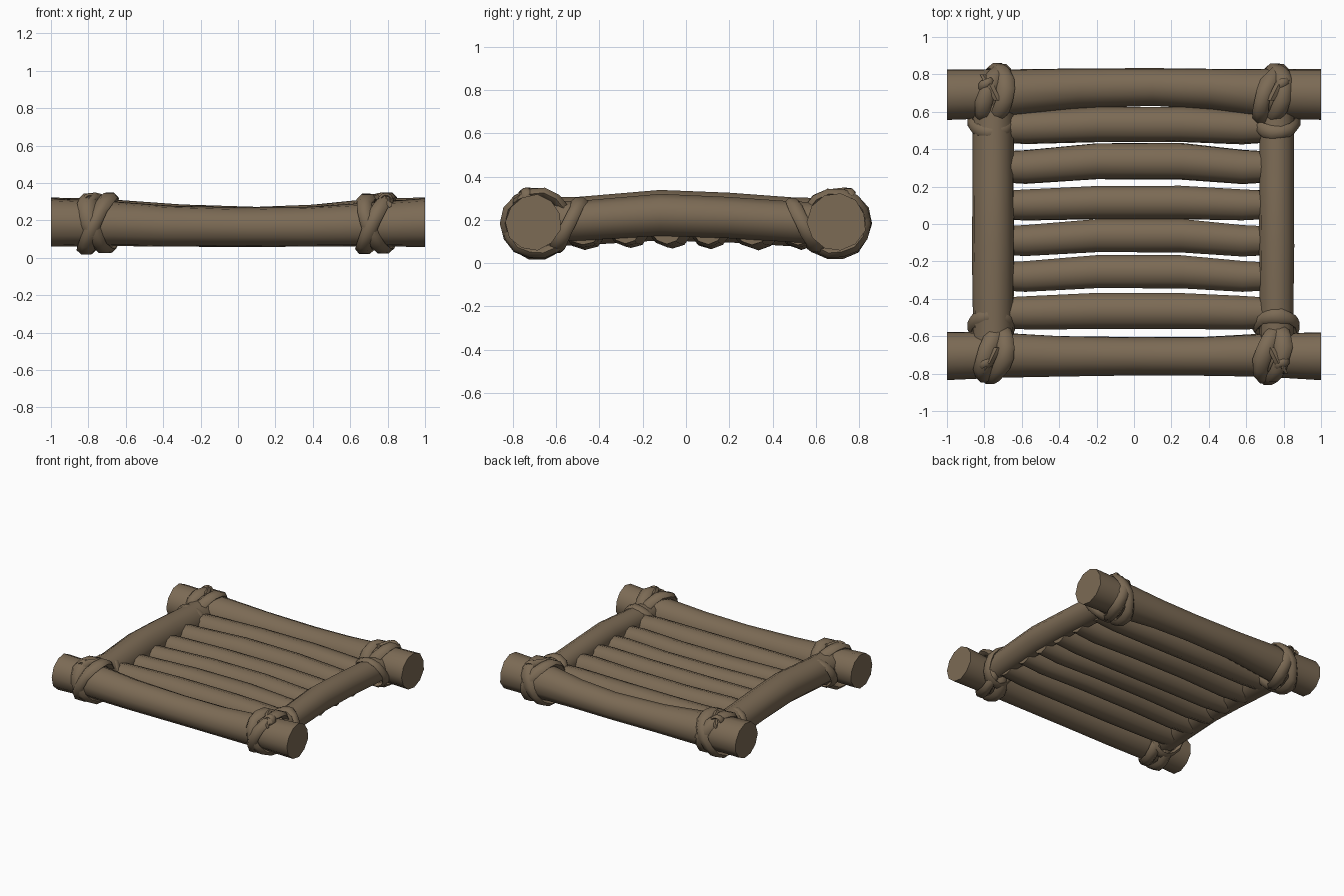
import bpy, bmesh, math, random
from mathutils import Vector

random.seed(4)
cube = bpy.data.objects.get("Cube")
if cube:
    bpy.data.objects.remove(cube)

wood = bpy.data.materials.new("brown_wood")
wood.use_nodes = True
COLOUR = (0.2, 0.145, 0.09, 1)
wood.diffuse_color = COLOUR
wood.node_tree.nodes["Principled BSDF"].inputs["Base Color"].default_value = COLOUR


def skin(name, rings, closed=False, angle=45):
    """Join rings of points into one smooth-shaded object."""
    bm = bmesh.new()
    vs = [[bm.verts.new(p) for p in ring] for ring in rings]
    n, count = len(vs[0]), len(vs)
    for i in range(count if closed else count - 1):
        a, b = vs[i], vs[(i + 1) % count]
        for j in range(n):
            k = (j + 1) % n
            bm.faces.new((a[j], a[k], b[k], b[j]))
    if not closed:
        bm.faces.new(vs[0])
        bm.faces.new(vs[-1])
    bmesh.ops.recalc_face_normals(bm, faces=bm.faces)
    mesh = bpy.data.meshes.new(name)
    bm.to_mesh(mesh)
    bm.free()
    mesh.materials.append(wood)
    obj = bpy.data.objects.new(name, mesh)
    bpy.context.collection.objects.link(obj)
    bpy.ops.object.select_all(action='DESELECT')
    obj.select_set(True)
    bpy.context.view_layer.objects.active = obj
    bpy.ops.object.shade_smooth_by_angle(angle=math.radians(angle))
    return obj


def log(name, along, stations, sides=11, rough=0.03):
    """Log along x or y; stations are (distance, side offset, height, radius)."""
    rings = []
    wobble = [1 + random.uniform(-rough, rough) for _ in range(sides)]
    for d, off, z, r in stations:
        ring = []
        for j in range(sides):
            t = math.tau * (j + 0.5) / sides
            rr = r * wobble[j] * (1 + random.uniform(-rough, rough) / 2)
            u, h = off + rr * math.cos(t), z + rr * math.sin(t)
            ring.append((d, u, h) if along == 'x' else (u, d, h))
        rings.append(ring)
    return skin(name, rings)


def strap(name, centre, across, axis, radius, slant, phase, width=0.045, thick=0.028):
    """Closed flattened rope wound at a slant around a log lying along axis."""
    centre, across, axis = Vector(centre), Vector(across), Vector(axis)
    up, rings, steps = Vector((0, 0, 1)), [], 14
    for i in range(steps):
        t = math.tau * i / steps
        radial = across * math.cos(t) + up * math.sin(t)
        mid = centre + radial * radius * random.uniform(0.97, 1.03)
        mid += axis * slant * math.sin(t + phase)
        w = width * random.uniform(0.85, 1.15)
        rings.append([mid + axis * w * math.cos(a) + radial * thick * math.sin(a)
                      for a in (math.tau * k / 6 for k in range(6))])
    return skin(name, rings, closed=True, angle=60)


# Long front and back logs, slimmer in the middle
log("front_log", 'x', [(-1, -.703, .19, .131), (-.72, -.7, .185, .122), (-.4, -.705, .172, .11),
                       (0, -.706, .167, .104), (.35, -.706, .168, .106), (.7, -.7, .178, .118),
                       (1, -.705, .19, .129)])
log("back_log", 'x', [(-1, .695, .19, .136), (-.72, .7, .188, .13), (-.3, .728, .18, .107),
                      (.1, .735, .175, .1), (.4, .725, .18, .107), (.72, .7, .188, .13),
                      (1, .695, .19, .136)])

# Side logs, bowed up in the middle
for name, x, r in (("right_side_log", -.753, .113), ("left_side_log", .763, .094)):
    log(name, 'y', [(-.7, x, .19, r), (-.5, x, .195, r * .98), (-.12, x, .222, r * 1.02),
                    (.2, x, .21, r), (.5, x, .19, r), (.7, x, .185, r)])

# Floor slats
for i, (y, r) in enumerate(((-.472, .1), (-.268, .09), (-.075, .092),
                            (.11, .094), (.32, .1), (.525, .098))):
    bow = random.uniform(.004, .016)
    log(f"slat_{i + 1}", 'x', [(-.76, y - bow, .165, r * .82), (-.58, y - bow, .163, r * .93),
                               (-.2, y + bow, .16, r), (.25, y + bow, .16, r),
                               (.58, y - bow, .163, r * .94), (.77, y - bow, .165, r * .82)], sides=10)

# Rope lashings on the four corners
X, Y = (1, 0, 0), (0, 1, 0)
for front, fname in ((-1, "front"), (1, "back")):
    for side, sname in ((-1, "right"), (1, "left")):
        corner = f"{fname}_{sname}"
        c = (side * .75 if side < 0 else .735, front * .69, .183)
        # Two crossing turns around the long log
        strap(f"{corner}_lashing_a", c, Y, X, .143, .065, 0.3)
        strap(f"{corner}_lashing_b", c, Y, X, .138, .06, math.pi * .75)
        # One slanted turn around the side log
        strap(f"{corner}_side_lashing", (side * .76, front * .545, .175), X, Y,
              .112, .055, math.pi if front > 0 else 0, .035, .018)
        # Small knot on top
        strap(f"{corner}_knot", (side * .79, front * .745, .305), X, Y, .03, .012, 1, .025, .014)
        # Loose rope end beside the knot
        log(f"{corner}_rope_end", 'y', [(front * .66, side * .73, .32, .022),
                                        (front * .74, side * .77, .325, .026),
                                        (front * .8, side * .81, .285, .016)], sides=6)
